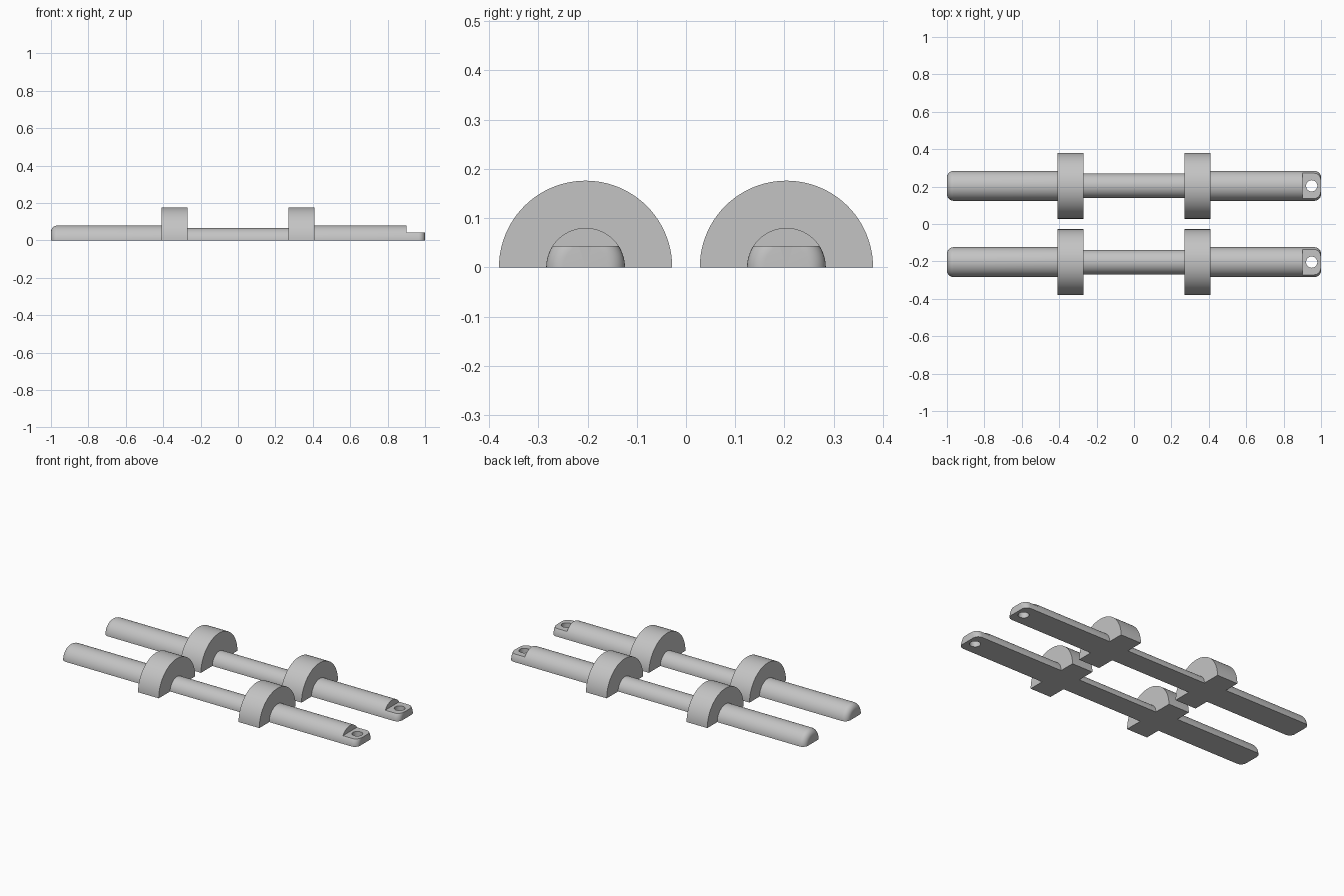
import bpy, bmesh, math
from mathutils import Vector

cube = bpy.data.objects.get("Cube")
if cube:
    bpy.data.objects.remove(cube, do_unlink=True)

SHAFT_R, NECK_R, COLLAR_R = 0.08, 0.066, 0.176
FILLET = 0.035

grey = bpy.data.materials.new("plain grey")
grey.use_nodes = True
colour = (0.55, 0.55, 0.55, 1)
grey.diffuse_color = colour
grey.node_tree.nodes["Principled BSDF"].inputs["Base Color"].default_value = colour


def half_profile():
    """Radius outline from the middle to the rounded end."""
    pts = [(0.27, NECK_R), (0.27, COLLAR_R), (0.41, COLLAR_R), (0.41, SHAFT_R)]
    for i in range(9):
        a = math.pi / 2 * (1 - i / 8)
        pts.append((1 - FILLET + FILLET * math.cos(a),
                    SHAFT_R - FILLET + FILLET * math.sin(a)))
    return pts + [(1, 0)]


def half_turned(name, y):
    """Half of a lathe-turned rod, with a flat underside."""
    right = half_profile()
    outline = [(-x, r) for x, r in reversed(right)] + right
    bm = bmesh.new()
    verts = [bm.verts.new((x, r, 0)) for x, r in outline]
    edges = [bm.edges.new(p) for p in zip(verts, verts[1:])]
    bmesh.ops.spin(bm, geom=verts + edges, cent=(0, 0, 0), axis=(1, 0, 0),
                   angle=math.pi, steps=48)
    bmesh.ops.remove_doubles(bm, verts=bm.verts[:], dist=1e-5)
    bmesh.ops.holes_fill(bm, edges=[e for e in bm.edges if e.is_boundary], sides=0)
    bmesh.ops.recalc_face_normals(bm, faces=bm.faces[:])
    mesh = bpy.data.meshes.new(name)
    bm.to_mesh(mesh)
    bm.free()
    mesh.materials.append(grey)
    obj = bpy.data.objects.new(name, mesh)
    obj.location = Vector((0, y, 0))
    bpy.context.collection.objects.link(obj)
    return obj


def cut(obj, cutter):
    cutter.hide_render = True
    cutter.data.materials.append(grey)
    mod = obj.modifiers.new("cut", 'BOOLEAN')
    mod.operation, mod.solver, mod.object = 'DIFFERENCE', 'EXACT', cutter
    bpy.context.view_layer.objects.active = obj
    bpy.ops.object.modifier_apply(modifier=mod.name)
    bpy.data.objects.remove(cutter, do_unlink=True)


for name, y in (("front_rod_half", -0.204), ("back_rod_half", 0.204)):
    rod = half_turned(name, y)

    # Flat tab at the left end
    bpy.ops.mesh.primitive_cube_add(size=0.2, location=(1.0, y, 0.143))
    cut(rod, bpy.context.object)

    # Pin hole through the tab
    bpy.ops.mesh.primitive_cylinder_add(vertices=48, radius=0.03, depth=0.3,
                                        location=(0.95, y, 0))
    cut(rod, bpy.context.object)

    bpy.ops.object.select_all(action='DESELECT')
    rod.select_set(True)
    bpy.context.view_layer.objects.active = rod
    bpy.ops.object.shade_smooth_by_angle(angle=math.radians(30))
